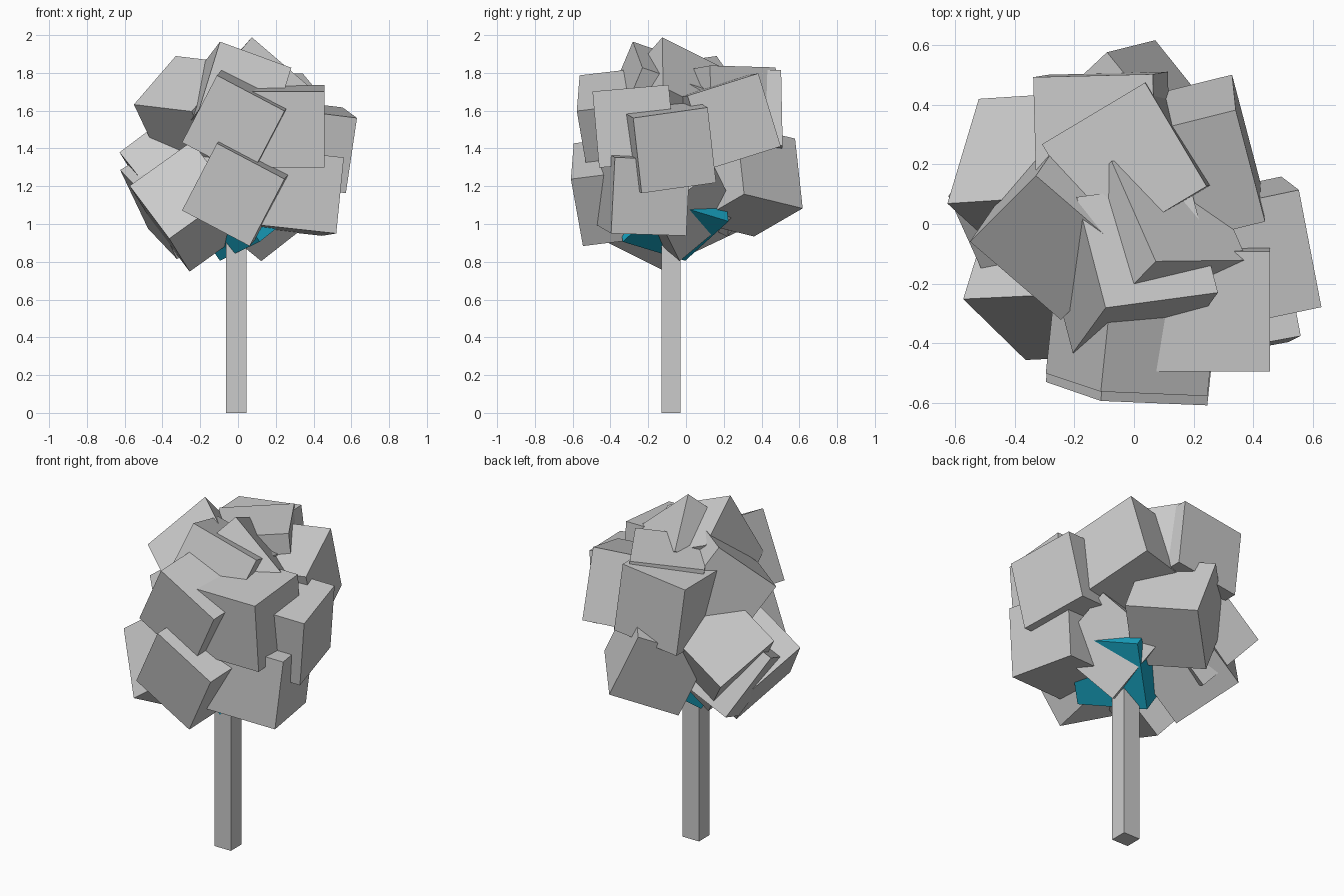
import bpy, bmesh
from mathutils import Vector, Matrix

if "Cube" in bpy.data.objects:
    bpy.data.objects.remove(bpy.data.objects["Cube"])

CROWN = Vector((0, 0, 1.35))
SIZE = 0.405


def box(name, matrix):
    mesh = bpy.data.meshes.new(name)
    bm = bmesh.new()
    bmesh.ops.create_cube(bm, size=1, matrix=matrix)
    bmesh.ops.recalc_face_normals(bm, faces=bm.faces)
    bm.to_mesh(mesh)
    bm.free()
    obj = bpy.data.objects.new(name, mesh)
    bpy.context.collection.objects.link(obj)
    return obj


def leaf_cube(name, p, q, r):
    """Cube from a corner p of an outer face and its neighbours q and r, grown inward."""
    p, q, r = Vector(p), Vector(q), Vector(r)
    u = (q - p).normalized()
    v = r - p
    v = (v - u * v.dot(u)).normalized()
    n = u.cross(v)
    if n.dot(CROWN - (q + r) / 2) < 0:
        n = -n
    centre = (q + r) / 2 + n * SIZE / 2
    m = Matrix((u, v, n)).transposed().to_4x4() @ Matrix.Scale(SIZE, 4)
    return box(name, Matrix.Translation(centre) @ m)


# Trunk
box("trunk", Matrix.Translation((-0.01, -0.08, 0.55)) @ Matrix.Diagonal((0.108, 0.1, 1.1, 1)))

# Foliage cubes
leaves = {
    "leaf_front_low": ((-.11, -.595, 1.43), (.25, -.61, 1.24), (-.30, -.53, 1.07)),
    "leaf_front_high": ((-.11, -.565, 1.80), (.25, -.58, 1.61), (-.30, -.50, 1.42)),
    "leaf_front_left_low": ((-.36, -.435, .915), (-.57, -.23, 1.195), (-.26, -.13, .755)),
    "leaf_left_high": ((-.555, -.06, 1.63), (-.335, .16, 1.885), (-.24, -.32, 1.60)),
    "leaf_left_back": ((-.625, .07, 1.38), (-.52, .42, 1.21), (-.305, .09, 1.62)),
    "leaf_left_back_low": ((-.60, .10, 1.295), (-.455, .31, .99), (-.30, .15, 1.475)),
    "leaf_front_right_high": ((.06, -.495, 1.70), (.46, -.495, 1.70), (.05, -.46, 1.30)),
    "leaf_right_low": ((.56, -.37, 1.36), (.52, -.39, .96), (.485, .015, 1.33)),
    "leaf_right_middle": ((.625, -.26, 1.555), (.55, .13, 1.61), (.575, -.25, 1.17)),
    "leaf_right_back_high": ((.34, .39, 1.80), (.44, .01, 1.68), (.33, .50, 1.41)),
    "leaf_back_low": ((.07, .615, 1.09), (-.09, .575, 1.455), (.32, .31, 1.155)),
    "leaf_back_high": ((-.28, .495, 1.76), (.115, .505, 1.81), (-.34, .50, 1.37)),
    "leaf_top_back": ((.045, .49, 1.83), (.25, .145, 1.84), (-.315, .25, 1.79)),
    "leaf_top_front": ((-.09, -.285, 1.965), (.28, -.235, 1.83), (-.19, .095, 1.835)),
    "leaf_top_peak": ((.09, -.155, 2.0), (-.06, .185, 1.83), (.365, -.095, 1.715)),
    "leaf_bottom": ((.125, -.03, .81), (.045, .27, 1.06), (.425, -.15, 1.04)),
}
for name, corners in leaves.items():
    leaf_cube(name, *corners)

# Blue core cube low in the crown
core = leaf_cube("blue_core", (-.09, 0, .81), (.12, -.33, .91), (.16, .22, 1.01))
mat = bpy.data.materials.new("blue")
mat.diffuse_color = (0.01, 0.4, 0.58, 1)
mat.use_nodes = True
mat.node_tree.nodes["Principled BSDF"].inputs["Base Color"].default_value = mat.diffuse_color
core.data.materials.append(mat)
